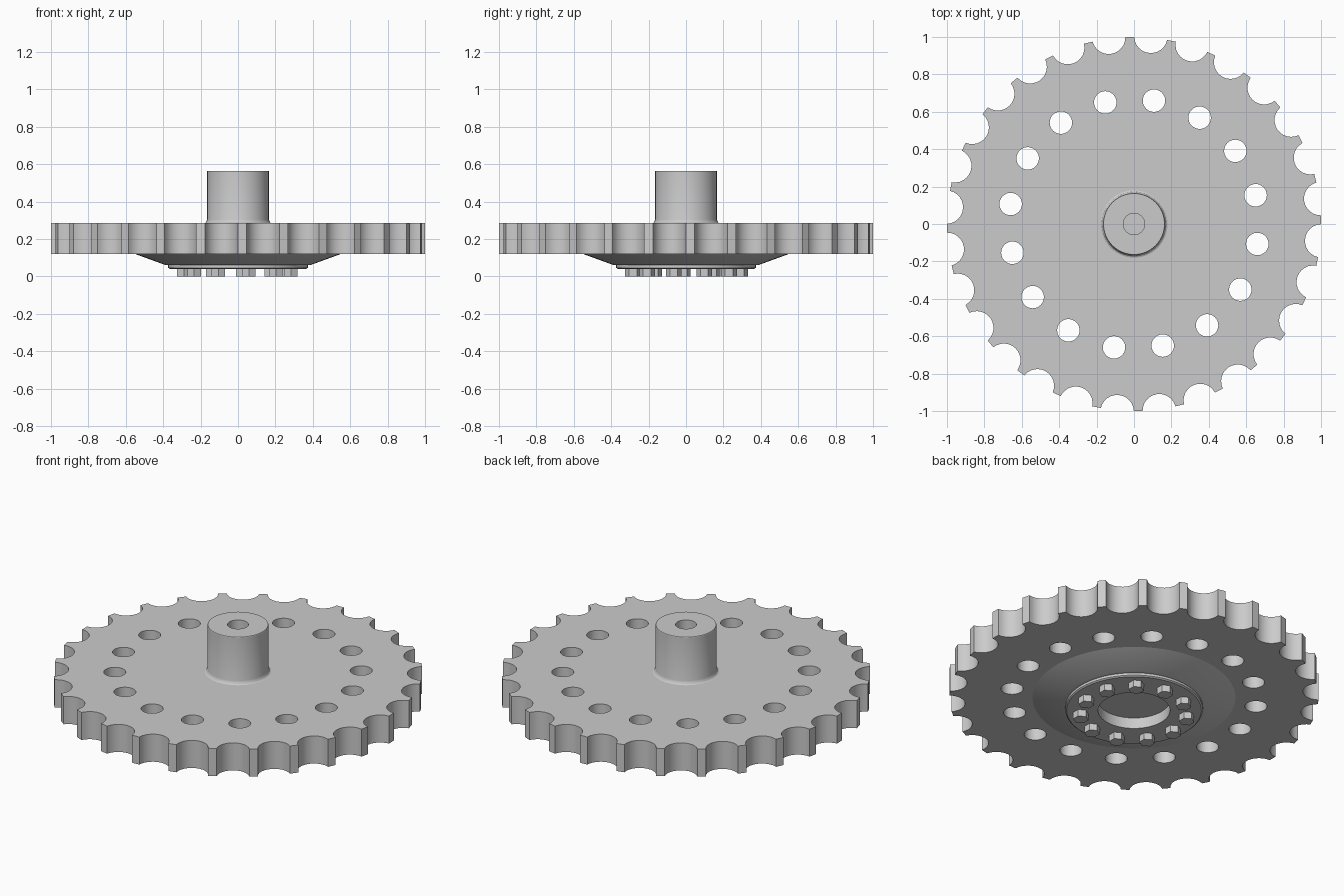
import bpy, bmesh, math

if "Cube" in bpy.data.objects:
    bpy.data.objects.remove(bpy.data.objects["Cube"])

TAU = 2 * math.pi
steel = bpy.data.materials.new("light grey steel")
steel.diffuse_color = (0.6, 0.6, 0.6, 1)
steel.use_nodes = True
steel.node_tree.nodes["Principled BSDF"].inputs["Base Color"].default_value = steel.diffuse_color


def finish(ob, angle=30):
    bpy.ops.object.select_all(action='DESELECT')
    ob.select_set(True)
    bpy.context.view_layer.objects.active = ob
    ob.data.materials.clear()
    ob.data.materials.append(steel)
    bpy.ops.object.shade_smooth_by_angle(angle=math.radians(angle))


def mesh_object(name, bm, angle=30):
    bmesh.ops.recalc_face_normals(bm, faces=bm.faces)
    me = bpy.data.meshes.new(name)
    bm.to_mesh(me)
    bm.free()
    ob = bpy.data.objects.new(name, me)
    bpy.context.collection.objects.link(ob)
    finish(ob, angle)
    return ob


def lathe(name, profile, steps=64):
    bm = bmesh.new()
    vs = [bm.verts.new((r, 0, z)) for r, z in profile]
    edges = [bm.edges.new(p) for p in zip(vs, vs[1:])]
    bmesh.ops.spin(bm, geom=vs + edges, cent=(0, 0, 0), axis=(0, 0, 1),
                   angle=TAU, steps=steps)
    bmesh.ops.remove_doubles(bm, verts=bm.verts, dist=1e-5)
    return mesh_object(name, bm)


def add_loop(curve, pts):
    s = curve.splines.new('POLY')
    s.points.add(len(pts) - 1)
    for p, (x, y) in zip(s.points, pts):
        p.co = (x, y, 0, 1)
    s.use_cyclic_u = True


# Sprocket plate: 28 narrow teeth with round roller pockets, 16 through holes
TEETH, PHASE = 28, math.radians(1.3)
HALF_TIP = 0.0235
DEPTH = 0.078
outline = []
for i in range(TEETH):
    a = PHASE + i * TAU / TEETH
    mid = a + TAU / TEETH / 2
    outline.append((math.cos(a - HALF_TIP), math.sin(a - HALF_TIP)))
    chord = math.sin(TAU / TEETH / 2 - HALF_TIP)      # half width of pocket
    base = math.cos(TAU / TEETH / 2 - HALF_TIP)       # pocket mouth radius
    rad = (chord ** 2 + DEPTH ** 2) / (2 * DEPTH)
    cen = base - DEPTH + rad
    span = math.acos((rad - DEPTH) / rad)
    for k in range(13):
        t = -span + 2 * span * k / 12
        u, v = cen - rad * math.cos(t), rad * math.sin(t)
        outline.append((u * math.cos(mid) - v * math.sin(mid),
                        u * math.sin(mid) + v * math.cos(mid)))

curve = bpy.data.curves.new("sprocket_plate", 'CURVE')
curve.dimensions = '2D'
curve.fill_mode = 'BOTH'
curve.extrude = 0.0825
add_loop(curve, outline)
for i in range(16):
    a = math.radians(13.3 + 22.5 * i)
    cx, cy = 0.668 * math.cos(a), 0.668 * math.sin(a)
    add_loop(curve, [(cx + 0.06 * math.cos(k * TAU / 32),
                      cy + 0.06 * math.sin(k * TAU / 32)) for k in range(32)])
plate = bpy.data.objects.new("sprocket_plate", curve)
bpy.context.collection.objects.link(plate)
bpy.context.view_layer.objects.active = plate
plate.select_set(True)
bpy.ops.object.convert(target='MESH')
plate = bpy.context.view_layer.objects.active
bm = bmesh.new()
bm.from_mesh(plate.data)
bmesh.ops.remove_doubles(bm, verts=bm.verts, dist=1e-5)
bmesh.ops.translate(bm, verts=bm.verts, vec=(0, 0, 0.2025))
bmesh.ops.recalc_face_normals(bm, faces=bm.faces)
bm.to_mesh(plate.data)
bm.free()
finish(plate)

# Hub on top with a blind bore and a small fillet at its foot
lathe("hub", [(0, 0.36), (0.057, 0.36), (0.057, 0.565), (0.163, 0.565),
              (0.165, 0.562), (0.165, 0.305), (0.168, 0.295),
              (0.173, 0.288), (0.18, 0.285), (0.18, 0.27)])

# Conical flange underneath with a lip and a central recess
lathe("lower_flange", [(0, 0.105), (0.195, 0.105), (0.195, 0.04),
                       (0.365, 0.04), (0.373, 0.046), (0.373, 0.06),
                       (0.39, 0.062), (0.55, 0.12), (0.54, 0.13)])

# Ring of 11 hexagonal bolt heads
bm = bmesh.new()
for i in range(11):
    a = math.radians(19.7) + i * TAU / 11
    made = bmesh.ops.create_cone(bm, cap_ends=True, segments=6,
                                 radius1=0.042, radius2=0.042, depth=0.05)
    bmesh.ops.translate(bm, verts=made['verts'],
                        vec=(0.29 * math.cos(a), 0.29 * math.sin(a), 0.025))
mesh_object("flange_bolts", bm)
